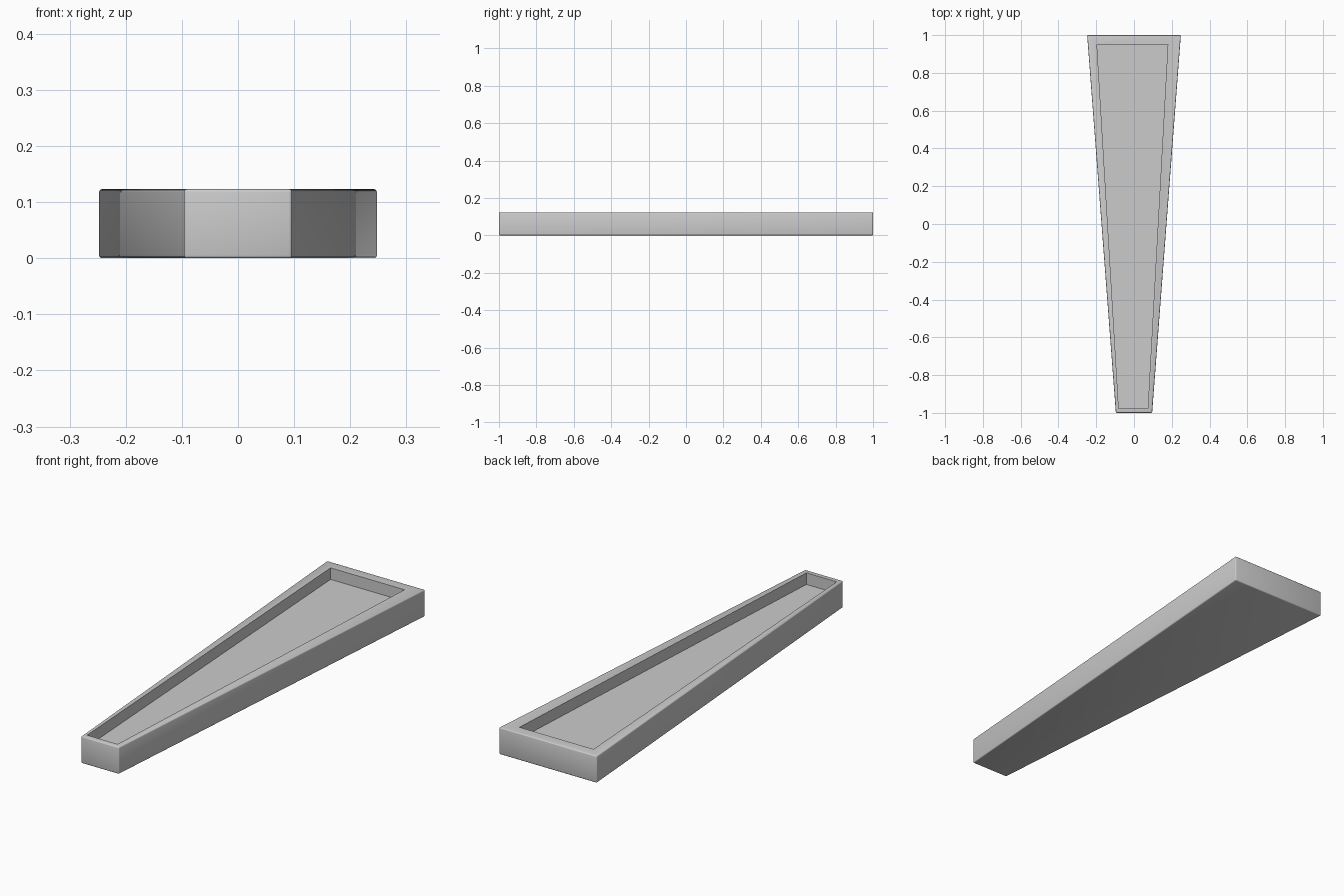
import bpy, bmesh

if "Cube" in bpy.data.objects:
    bpy.data.objects.remove(bpy.data.objects["Cube"])

HEIGHT, FLOOR = 0.123, 0.07

# Tapered plan outlines, counter-clockwise from the narrow front end
outer = [(-0.096, -1.0), (0.096, -1.0), (0.248, 1.0), (-0.248, 1.0)]
inner = [(-0.081, -0.976), (0.073, -0.976), (0.179, 0.95), (-0.196, 0.95)]

bm = bmesh.new()


def ring(outline, z):
    return [bm.verts.new((x, y, z)) for x, y in outline]


def bridge(a, b):
    for i in range(4):
        j = (i + 1) % 4
        bm.faces.new((a[i], a[j], b[j], b[i]))


# Underside, outer walls, rim, recess walls and recess floor
rings = [ring(outer, 0), ring(outer, HEIGHT), ring(inner, HEIGHT), ring(inner, FLOOR)]
bm.faces.new(rings[0][::-1])
for a, b in zip(rings, rings[1:]):
    bridge(a, b)
bm.faces.new(rings[3])

# Soften the outer edges only
shell = set(rings[0] + rings[1])
edges = [e for e in bm.edges if e.verts[0] in shell and e.verts[1] in shell]
bmesh.ops.bevel(bm, geom=edges, offset=0.005, segments=3, profile=0.5, affect='EDGES')
bmesh.ops.recalc_face_normals(bm, faces=bm.faces)

mesh = bpy.data.meshes.new("tapered_tray")
bm.to_mesh(mesh)
bm.free()
tray = bpy.data.objects.new("tapered_tray", mesh)
bpy.context.collection.objects.link(tray)

# Smooth rounded edges, crisp recess
bpy.context.view_layer.objects.active = tray
tray.select_set(True)
bpy.ops.object.shade_smooth_by_angle(angle=0.7)
